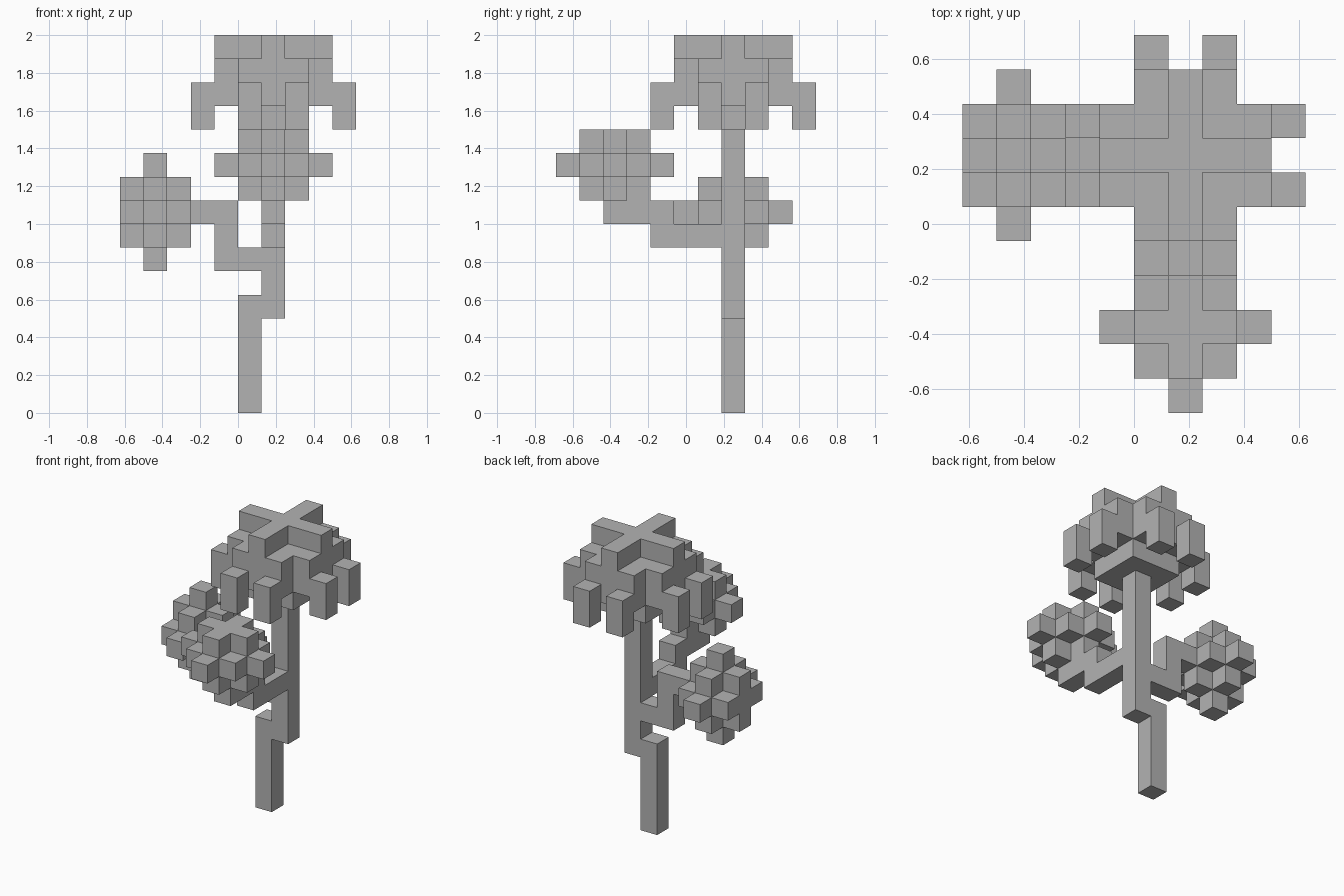
import bpy, bmesh, math
from mathutils import Vector

cube = bpy.data.objects.get("Cube")
if cube:
    bpy.data.objects.remove(cube, do_unlink=True)

CELL = 0.125
ORIGIN = Vector((-0.625, -0.6875, 0.0))   # corner of the cell grid

grey = bpy.data.materials.new("plain grey")
grey.use_nodes = True
COLOUR = (0.45, 0.45, 0.45, 1)
grey.diffuse_color = COLOUR
grey.node_tree.nodes["Principled BSDF"].inputs["Base Color"].default_value = COLOUR


def block(xs, ys, zs):
    """All cells in an inclusive box; each range is (first, last)."""
    return {(x, y, z) for x in range(xs[0], xs[1] + 1)
            for y in range(ys[0], ys[1] + 1)
            for z in range(zs[0], zs[1] + 1)}


def ball(c, tips):
    """Three-cell cube without its corners, plus single knobs on its sides."""
    cells = {p for p in block(*[(v - 1, v + 1) for v in c])
             if sum(abs(p[i] - c[i]) for i in range(3)) < 3}
    return cells | {tuple(c[i] + 2 * t[i] for i in range(3)) for t in tips}


def crown(cx, cy):
    """Drooping top: collar, round cap, cross on top, hanging tips."""
    cells = block((cx - 1, cx + 1), (cy - 1, cy + 1), (12, 12))
    cells |= {p for p in block((cx - 2, cx + 2), (cy - 2, cy + 2), (13, 14))
              if abs(p[0] - cx) + abs(p[1] - cy) < 4}
    cells |= block((cx - 2, cx + 2), (cy, cy), (15, 15))
    cells |= block((cx, cx), (cy - 2, cy + 2), (15, 15))
    for side in (-1, 1):
        for out in (-3, 3):
            for z in (12, 13):
                cells |= {(cx + side, cy + out, z), (cx + out, cy + side, z)}
    return cells


LEFT, RIGHT = (1, 0, 0), (-1, 0, 0)
BACK, FRONT = (0, 1, 0), (0, -1, 0)
UP, DOWN = (0, 0, 1), (0, 0, -1)
SIDES = (LEFT, RIGHT, BACK, FRONT, UP, DOWN)

parts = {
    "lower_trunk": block((5, 5), (7, 7), (0, 4)),
    "upper_trunk": block((6, 6), (7, 7), (4, 11)),
    "right_branch": block((4, 5), (7, 7), (6, 6)) | block((4, 4), (7, 7), (7, 8))
    | {(3, 7, 8)},
    "front_branch": block((6, 6), (4, 6), (7, 7)) | block((6, 6), (3, 4), (8, 8)),
    "right_leaf_ball": ball((1, 7, 8), (BACK, FRONT, UP, DOWN)),
    "front_leaf_ball": ball((6, 2, 10), (LEFT, RIGHT, BACK, FRONT, DOWN)),
    "crown": crown(6, 7),
}
filled = set().union(*parts.values())


def build(name, cells):
    """Skin the cells, leaving out faces that touch another cell."""
    bm = bmesh.new()
    for c in sorted(cells):
        centre = ORIGIN + (Vector(c) + Vector((0.5, 0.5, 0.5))) * CELL
        for s in SIDES:
            if tuple(c[i] + s[i] for i in range(3)) in filled:
                continue
            n = Vector(s)
            u = Vector((s[1], s[2], s[0]))
            v = n.cross(u)
            bm.faces.new([bm.verts.new(centre + (n + u * a + v * b) * CELL / 2)
                          for a, b in ((-1, -1), (1, -1), (1, 1), (-1, 1))])
    bmesh.ops.remove_doubles(bm, verts=bm.verts, dist=0.001)
    bmesh.ops.dissolve_limit(bm, angle_limit=math.radians(1),
                             verts=bm.verts, edges=bm.edges)
    mesh = bpy.data.meshes.new(name)
    bm.to_mesh(mesh)
    bm.free()
    mesh.materials.append(grey)
    bpy.context.collection.objects.link(bpy.data.objects.new(name, mesh))


for part_name, part_cells in parts.items():
    build(part_name, part_cells)
